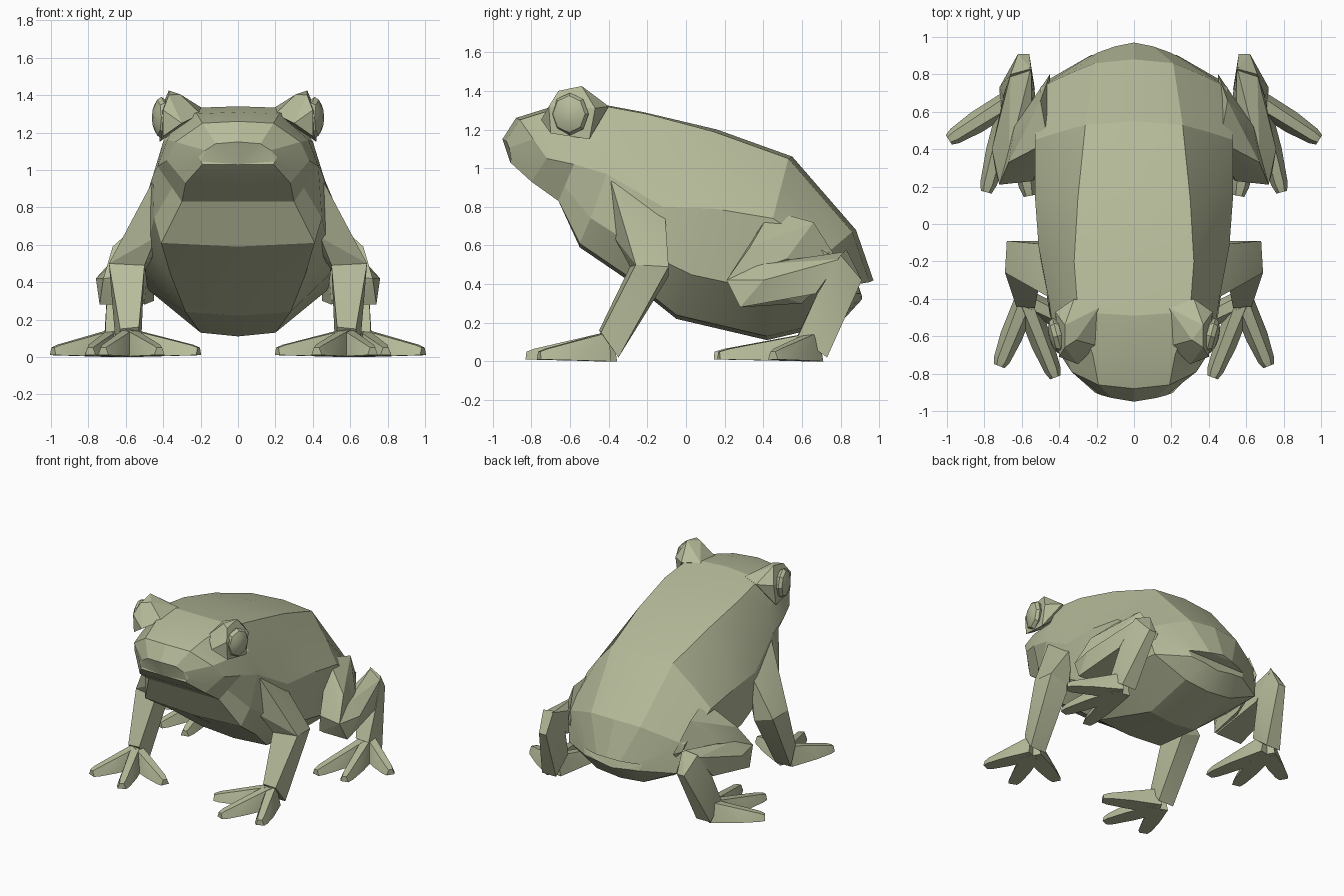
import bpy, bmesh, math
from mathutils import Vector, Matrix

cube = bpy.data.objects.get("Cube")
if cube:
    bpy.data.objects.remove(cube, do_unlink=True)

skin = bpy.data.materials.new("olive_green_skin")
skin.use_nodes = True
SKIN = (0.47, 0.5, 0.325, 1)
skin.diffuse_color = SKIN
bsdf = skin.node_tree.nodes["Principled BSDF"]
bsdf.inputs["Base Color"].default_value = SKIN
bsdf.inputs["Roughness"].default_value = 0.8


def finish(name, bm, mirror=True, angle=20):
    """Turn a bmesh into a skin coloured object, mirrored left to right."""
    bmesh.ops.recalc_face_normals(bm, faces=bm.faces)
    mesh = bpy.data.meshes.new(name)
    bm.to_mesh(mesh)
    bm.free()
    mesh.materials.append(skin)
    obj = bpy.data.objects.new(name, mesh)
    bpy.context.collection.objects.link(obj)
    if mirror:
        obj.modifiers.new("Mirror", "MIRROR")
    bpy.ops.object.select_all(action="DESELECT")
    obj.select_set(True)
    bpy.context.view_layer.objects.active = obj
    bpy.ops.object.shade_smooth_by_angle(angle=math.radians(angle))
    return obj


def hull(name, points):
    """Faceted convex lump around a few corner points."""
    bm = bmesh.new()
    for p in points:
        bm.verts.new(p)
    out = bmesh.ops.convex_hull(bm, input=bm.verts)
    spare = {g for g in out["geom_interior"] + out["geom_unused"]
             if isinstance(g, bmesh.types.BMVert)}
    bmesh.ops.delete(bm, geom=list(spare), context="VERTS")
    return finish(name, bm)


def toe(name, root, tip):
    """Long flat toe: broad root and pad, blunt end."""
    a, b = Vector(root), Vector(tip)
    along = b - a
    side = Vector((-along.y, along.x, 0)).normalized()
    points = []
    for t, w, top in ((0, 0.06, 0.15), (0.55, 0.06, 0.09), (0.9, 0.045, 0.065), (1, 0.03, 0.05)):
        for s in (-w, w):
            low, high = a + along * t + side * s, a + along * t + side * s * 0.5
            points += [(low.x, low.y, 0.01 * t), (high.x, high.y, top)]
    hull(name, points)


# Body and head: rings given by top, side and bottom points as (y, z, half width)
RINGS = [
    ((-.93, 1.14, .12), (-.9, 1.07, .21), (-.91, 1.03, .19)),
    ((-.86, 1.25, .19), (-.72, 1.05, .38), (-.8, .93, .28)),
    ((-.7, 1.3, .22), (-.58, 1.02, .43), (-.66, .83, .3)),
    ((-.47, 1.33, .3), (-.41, .97, .455), (-.55, .59, .41)),
    ((-.2, 1.28, .32), (-.12, .8, .51), (-.3, .42, .36)),
    ((.14, 1.19, .3), (.15, .79, .53), (-.05, .22, .28)),
    ((.53, 1.05, .26), (.45, .74, .53), (.42, .11, .2)),
    ((.86, .67, .21), (.73, .56, .5), (.8, .2, .2)),
    ((.95, .41, .1), (.89, .4, .25), (.91, .32, .12)),
]


def blend(a, b, t):
    return [p + (q - p) * t for p, q in zip(a, b)]


bm = bmesh.new()
rings = []
for i, (top, side, low) in enumerate(RINGS):
    cheek = blend(top, side, 0.5)
    cheek[2] = side[2] * 0.88 if i in (1, 2, 3) else cheek[2] + 0.01
    flank = blend(side, low, 0.6)
    if i > 2:
        flank[2] = side[2] * 0.86 + low[2] * 0.14
    lift = 0 if i < 3 else 0.02
    half = [(w, y, z) for y, z, w in (top, cheek, side, flank)]
    half.append((low[2], low[0], low[1] + lift))
    loop = [(0, top[0] + math.copysign(0.02, top[0]), top[1] + 0.01)] + half
    loop += [(0, low[0], low[1])] + [(-x, y, z) for x, y, z in reversed(half)]
    rings.append([bm.verts.new(p) for p in loop])
for r, q in zip(rings, rings[1:]):
    n = len(r)
    for i in range(n):
        bm.faces.new((r[i], r[(i + 1) % n], q[(i + 1) % n], q[i]))
bm.faces.new(rings[0])
bm.faces.new(rings[-1])
bmesh.ops.triangulate(bm, faces=[f for f in bm.faces if len(f.verts) > 4])
finish("body", bm, mirror=False, angle=15)

# Eye bumps and faceted eyes
hull("eye_socket", [
    (.2, -.65, 1.3), (.19, -.45, 1.33), (.31, -.62, 1.405), (.37, -.54, 1.425),
    (.37, -.66, 1.4), (.4, -.71, 1.32), (.4, -.7, 1.18), (.42, -.5, 1.15),
    (.42, -.47, 1.31), (.32, -.4, 1.32), (.3, -.75, 1.25)])
bm = bmesh.new()
bmesh.ops.create_uvsphere(
    bm, u_segments=8, v_segments=6, radius=0.105,
    matrix=Matrix.Translation((.41, -.6, 1.28)) @ Matrix.Rotation(math.radians(-15), 4, "Z")
    @ Matrix.Diagonal((.43, .95, 1.05, 1)) @ Matrix.Rotation(math.radians(90), 4, "Y"))
finish("eye", bm)

# Front legs
elbow = [(.69, -.26, .5), (.68, -.09, .49), (.52, -.09, .44), (.5, -.29, .49)]
hull("front_upper_leg", elbow + [
    (.44, -.4, .97), (.47, -.11, .79), (.44, -.37, .64), (.4, -.2, .6)])
hull("front_lower_leg", elbow + [
    (.53, -.45, .16), (.63, -.44, .15), (.52, -.35, .02), (.65, -.35, .02)])
for i, tip in enumerate([(.72, -.76, 0), (.42, -.82, 0), (.21, -.59, 0)]):
    toe("front_toe_%d" % (i + 1), (.58, -.41, 0), tip)

# Hind legs: haunch blending into the body, folded shin, upright ankle, spread toes
hull("hind_thigh", [
    (.72, .21, .42), (.54, .23, .43), (.67, .33, .59), (.46, .44, .78),
    (.5, .66, .72), (.64, .52, .53), (.45, .8, .5), (.5, .28, .28), (.45, .6, .3)])
hull("hind_shin", [
    (.72, .21, .42), (.54, .25, .4), (.74, .28, .28), (.52, .28, .28),
    (.76, .4, .42), (.67, .36, .5), (.7, .67, .35), (.66, .8, .53),
    (.55, .84, .57), (.53, .7, .36)])
hull("hind_ankle", [
    (.55, .83, .58), (.66, .8, .55), (.56, .91, .42), (.62, .91, .42),
    (.53, .72, .4), (.7, .68, .35), (.6, .73, .02), (.72, .73, .02),
    (.6, .58, .14), (.71, .58, .13)])
for i, tip in enumerate([(.99, .45, 0), (.79, .17, 0), (.56, .15, 0)]):
    toe("hind_toe_%d" % (i + 1), (.66, .66, 0), tip)
